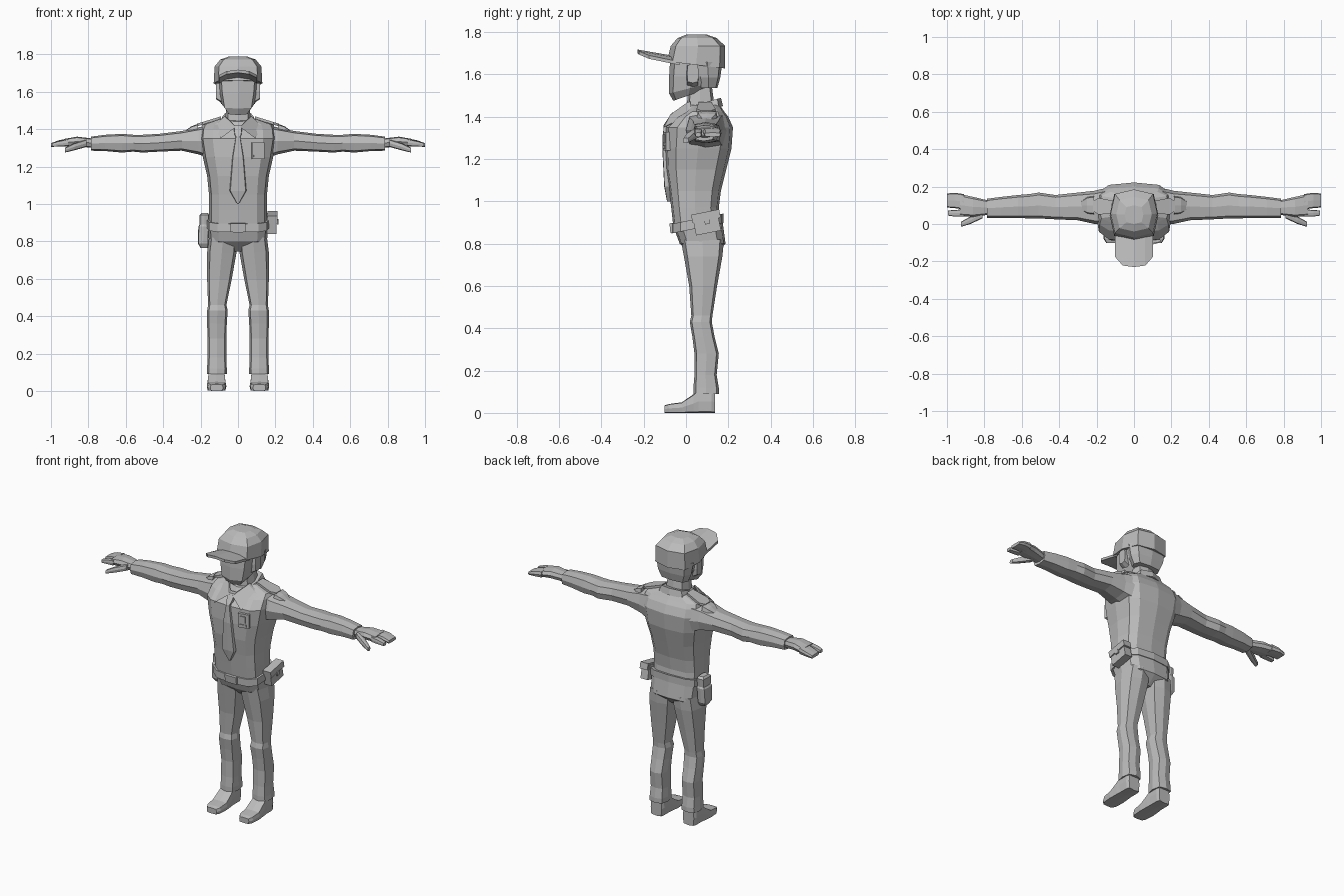
import bpy, bmesh, math
from mathutils import Matrix, Vector

grey = bpy.data.materials.new("plain_grey")
grey.diffuse_color = (0.5, 0.5, 0.5, 1)


def finish(name, bm, mirror=False):
    bmesh.ops.recalc_face_normals(bm, faces=bm.faces)
    me = bpy.data.meshes.new(name)
    bm.to_mesh(me)
    bm.free()
    me.materials.append(grey)
    ob = bpy.data.objects.new(name, me)
    bpy.context.collection.objects.link(ob)
    if mirror:
        ob.modifiers.new("mirror", 'MIRROR').use_axis[0] = True
    return ob


def loft(name, rings, axis='z', n=8, p=0.6, tilt=0.0, mirror=False):
    """Rings of (position, u0, u1, v0, v1) joined along an axis; low p is boxier."""
    bm = bmesh.new()
    loops = []
    for r in rings:
        pos, u0, u1, v0, v1 = r[:5]
        t = r[5] if len(r) > 5 else tilt
        loop = []
        for i in range(n):
            a = 2 * math.pi * i / n
            c, s = round(math.cos(a), 6), round(math.sin(a), 6)
            u = (u0 + u1) / 2 + (u1 - u0) / 2 * math.copysign(abs(c) ** p, c)
            v = (v0 + v1) / 2 + (v1 - v0) / 2 * math.copysign(abs(s) ** p, s)
            w = pos + t * (v - (v0 + v1) / 2)
            loop.append(bm.verts.new({'z': (u, v, w), 'x': (w, u, v), 'y': (u, w, v)}[axis]))
        loops.append(loop)
    for a, b in zip(loops, loops[1:]):
        for i in range(n):
            j = (i + 1) % n
            bm.faces.new((a[i], a[j], b[j], b[i]))
    bm.faces.new(loops[0])
    bm.faces.new(loops[-1])
    return finish(name, bm, mirror)


def box(name, centre, size, rx=0.0, rz=0.0):
    bm = bmesh.new()
    m = (Matrix.Translation(centre) @ Matrix.Rotation(rz, 4, 'Z') @ Matrix.Rotation(rx, 4, 'X')
         @ Matrix.Diagonal((*size, 1)))
    bmesh.ops.create_cube(bm, size=1, matrix=m)
    return finish(name, bm)


def plate(name, rows, offset, mirror=False):
    """Grid of points thickened by an offset vector."""
    bm = bmesh.new()
    grid = [[bm.verts.new(q) for q in row] for row in rows]
    faces = [bm.faces.new((a[i], a[i + 1], b[i + 1], b[i]))
             for a, b in zip(grid, grid[1:]) for i in range(len(a) - 1)]
    top = bmesh.ops.extrude_face_region(bm, geom=faces, use_keep_orig=True)
    bmesh.ops.translate(bm, vec=Vector(offset),
                        verts=[g for g in top['geom'] if isinstance(g, bmesh.types.BMVert)])
    return finish(name, bm, mirror)


# Shirt body, pelvis
loft("shirt", [(z, -w, w, a, b) for z, w, a, b in (
    (.88, .155, -.06, .165), (.97, .155, -.07, .155), (1.05, .155, -.08, .165),
    (1.15, .165, -.095, .19), (1.25, .188, -.1, .215), (1.35, .205, -.095, .222),
    (1.40, .2, -.045, .2), (1.425, .19, 0, .18), (1.455, .1, .02, .16))], n=12)
loft("pelvis", [(.745, -.06, .06, .03, .13), (.80, -.155, .155, -.03, .187),
                (.89, -.162, .162, -.055, .172, .2)], n=12)

# Belt, buckle, pouch, holster
loft("belt", [(.873, -.168, .168, -.068, .178), (.918, -.168, .168, -.068, .178)], n=12, tilt=.2)
box("buckle", (0, -.068, .874), (.08, .016, .046), rx=.1)
box("pouch", (.18, .098, .895), (.05, .12, .09), rx=.2)
box("pouch_flap", (.185, .094, .93), (.054, .135, .04), rx=.2)
box("pouch_button", (.212, .1, .905), (.008, .025, .025), rx=.2)
loft("holster", [(.765, -.20, -.16, .05, .10), (.79, -.215, -.158, .035, .115),
                 (.88, -.212, -.155, .03, .12), (.89, -.205, -.155, .035, .115),
                 (.94, -.205, -.155, .03, .12), (.952, -.195, -.16, .045, .105)], p=.35)

# Trouser legs and shoes
loft("leg", [(.82, .005, .155, -.025, .18), (.74, .008, .165, -.01, .172), (.6, .033, .165, .015, .147),
             (.46, .062, .16, .025, .125), (.43, .055, .165, .018, .122), (.36, .06, .165, .03, .135),
             (.28, .062, .163, .04, .155), (.18, .062, .163, .04, .145), (.12, .06, .165, .035, .155),
             (.09, .06, .167, .035, .155)], mirror=True)
loft("shoe", [(-.102, .08, .148, 0, .035), (-.08, .066, .162, 0, .042), (-.02, .062, .167, 0, .05),
              (.035, .066, .163, 0, .088), (.06, .068, .16, 0, .11), (.12, .068, .16, 0, .11),
              (.138, .075, .152, 0, .1)], axis='y', p=.3, mirror=True)

# Sleeves, shoulder patches and straps
loft("sleeve", [(.14, 0, .195, 1.24, 1.425), (.21, 0, .178, 1.265, 1.41), (.30, .02, .168, 1.285, 1.39),
                (.42, .025, .155, 1.28, 1.375), (.51, .03, .168, 1.275, 1.37), (.56, .03, .16, 1.28, 1.37),
                (.62, .032, .155, 1.275, 1.375), (.71, .033, .145, 1.283, 1.37),
                (.785, .033, .135, 1.285, 1.36)], axis='x', mirror=True)
loft("shoulder_patch", [(.215, .05, .15, 1.36, 1.428), (.25, .055, .145, 1.36, 1.415),
                        (.30, .085, .11, 1.36, 1.38)], axis='x', p=.4, mirror=True)
plate("shoulder_strap", [[(.09, .06, 1.455), (.09, .12, 1.455)], [(.19, .05, 1.424), (.19, .14, 1.424)],
                         [(.22, .07, 1.415), (.22, .12, 1.415)]], (0, 0, .014), mirror=True)

# Hands
loft("palm", [(.775, .05, .125, 1.30, 1.35), (.86, .038, .145, 1.308, 1.36),
              (.93, .042, .16, 1.308, 1.348)], axis='x', mirror=True)
loft("fingers", [(.91, .078, .16, 1.308, 1.35), (.96, .085, .167, 1.308, 1.34),
                 (1.0, .088, .163, 1.305, 1.325)], axis='x', p=.4, mirror=True)
loft("index_finger", [(.91, .04, .078, 1.31, 1.345), (.96, .04, .075, 1.308, 1.336),
                      (.995, .045, .072, 1.305, 1.325)], axis='x', p=.4, mirror=True)
loft("thumb", [(.81, .03, .08, 1.305, 1.345), (.875, 0, .04, 1.287, 1.325),
               (.925, -.015, .012, 1.275, 1.30)], axis='x', mirror=True)

# Neck and collar
loft("neck", [(1.40, -.075, .075, 0, .14), (1.55, -.058, .058, .01, .12)], tilt=.2)
loft("collar", [(1.42, -.105, .105, -.04, .175), (1.465, -.085, .085, -.01, .165)], tilt=.28)
plate("collar_flap", [[(.07, .02, 1.472), (.13, .03, 1.415)],
                      [(.012, -.06, 1.415), (.092, -.09, 1.355)]], (0, -.014, -.004), mirror=True)

# Tie and chest badge
loft("tie", [(z, -w, w, y, y + .03) for z, w, y in (
    (1.42, .024, -.065), (1.37, .018, -.1), (1.36, .012, -.106), (1.25, .03, -.112),
    (1.07, .045, -.103), (1.0, .004, -.09))], p=.3)
box("badge", (.107, -.091, 1.285), (.068, .022, .088), rz=.2)
box("badge_emblem", (.106, -.101, 1.295), (.032, .014, .04), rz=.2)
box("badge_bar", (.106, -.101, 1.257), (.046, .012, .012), rz=.2)

# Head, hair and ears
loft("head", [(1.50, -.06, .06, -.06, .08, .35), (1.535, -.088, .088, -.08, .12, .25),
              (1.59, -.103, .103, -.08, .15), (1.67, -.11, .11, -.075, .165)])
loft("hair", [(1.535, -.09, .09, .065, .148), (1.585, -.112, .112, .05, .162),
              (1.66, -.122, .122, .03, .172)])
loft("ear", [(.085, .0, .06, 1.54, 1.65), (.118, .005, .06, 1.56, 1.65)], axis='x', p=.4, mirror=True)

# Cap crown and brim
loft("cap_crown", [(1.645, -.13, .13, -.09, .185, -.12), (1.735, -.125, .125, -.072, .185),
                   (1.772, -.095, .095, -.04, .145), (1.788, -.05, .05, .0, .1)])
half = [(.0, -.23, 1.718, -.07, 1.69), (.06, -.222, 1.71, -.065, 1.682), (.102, -.175, 1.69, -.03, 1.66)]
cols = [(-x, *r) for x, *r in half[:0:-1]] + half
plate("cap_brim", [[(x, yf, zf) for x, yf, zf, yb, zb in cols],
                   [(x, yb, zb) for x, yf, zf, yb, zb in cols]], (0, 0, -.016))
